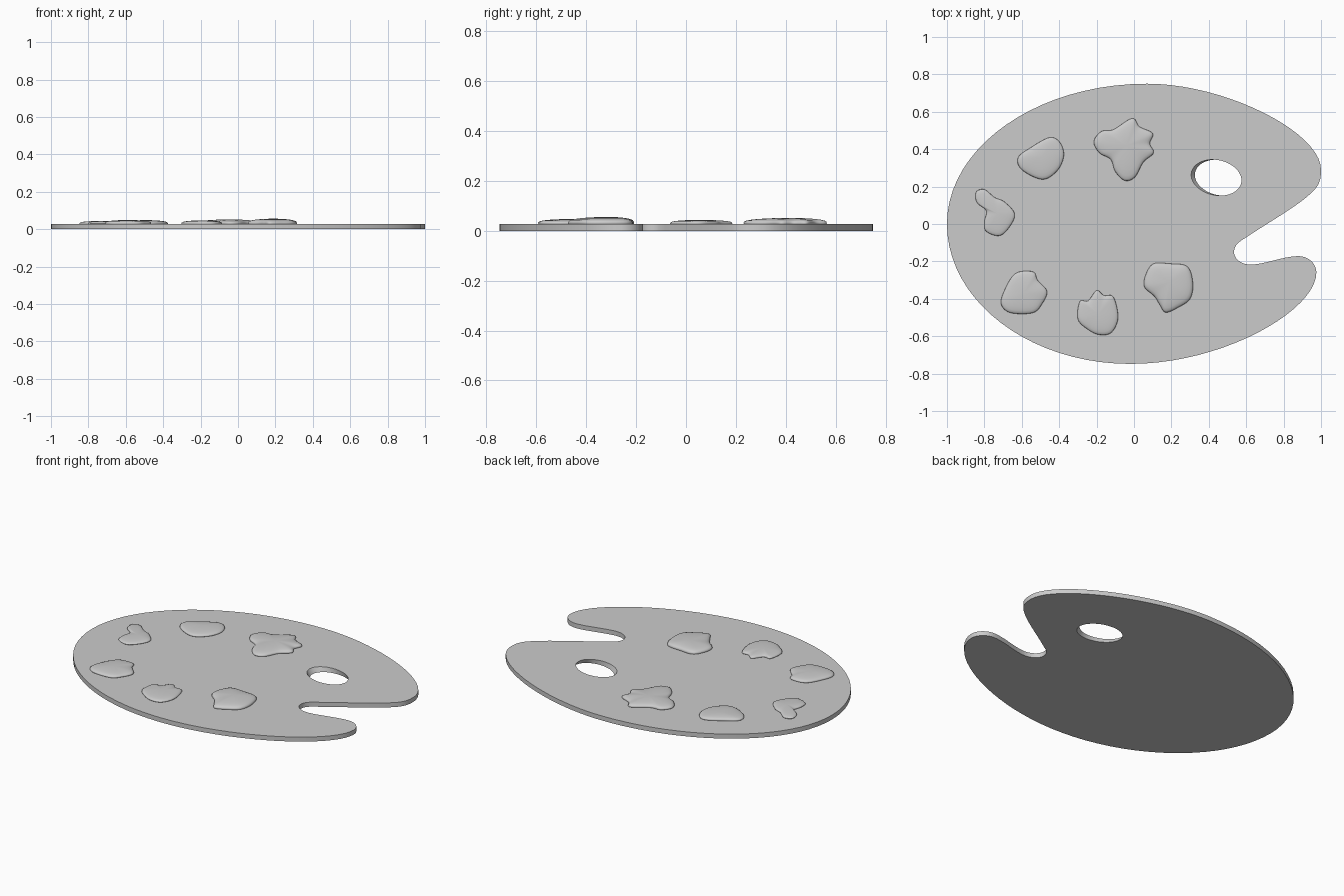
import bpy, bmesh, math
from mathutils import Vector

if "Cube" in bpy.data.objects:
    bpy.data.objects.remove(bpy.data.objects["Cube"])

T = 0.028  # board thickness


def add_spline(curve, pts):
    """Closed bezier; each point is x, y, direction, handle back, handle forward."""
    s = curve.splines.new('BEZIER')
    s.bezier_points.add(len(pts) - 1)
    s.use_cyclic_u = True
    s.resolution_u = 20
    for p, (x, y, ang, back, fwd) in zip(s.bezier_points, pts):
        d = Vector((math.cos(math.radians(ang)), math.sin(math.radians(ang)), 0))
        p.handle_left_type = p.handle_right_type = 'FREE'
        p.co = Vector((x, y, 0))
        p.handle_left = p.co - d * back
        p.handle_right = p.co + d * fwd


# Board with thumb hole and finger notch
cu = bpy.data.curves.new("palette_board", 'CURVE')
cu.dimensions = '2D'
cu.fill_mode = 'BOTH'
cu.extrude = T / 2
add_spline(cu, [
    (-1, 0, 90, .41, .41),
    (.07, .75, 0, .59, .42),
    (1, .29, -90, .20, .07),
    (.93, .15, -139, .07, .10),
    (.61, -.065, -146, .12, .04),
    (.535, -.15, -90, .045, .04),
    (.63, -.217, 3, .05, .08),
    (.88, -.172, 0, .08, .05),
    (.975, -.26, -90, .05, .20),
    (-.02, -.748, 180, .50, .54),
])
hx, hy, ra, rb, tilt = .44, .248, .136, .094, -12
hole = []
for k in range(4):
    a, t = math.radians(90 * k), math.radians(tilt)
    u, v = ra * math.cos(a), rb * math.sin(a)
    h = .5523 * (rb if k % 2 == 0 else ra)
    hole.append((hx + u * math.cos(t) - v * math.sin(t),
                 hy + u * math.sin(t) + v * math.cos(t), 90 * k + 90 + tilt, h, h))
add_spline(cu, hole)
board = bpy.data.objects.new("palette_board", cu)
bpy.context.collection.objects.link(board)
bpy.context.view_layer.objects.active = board
board.select_set(True)
bpy.ops.object.convert(target='MESH')
board = bpy.context.object
bm = bmesh.new()
bm.from_mesh(board.data)
bmesh.ops.remove_doubles(bm, verts=bm.verts, dist=1e-5)
for v in bm.verts:
    # the thumb hole leans slightly through the board
    if v.co.z < 0 and math.hypot(v.co.x - hx, v.co.y - hy) < .15:
        v.co.x += .02
    v.co.z += T / 2
bmesh.ops.recalc_face_normals(bm, faces=bm.faces)
bm.to_mesh(board.data)
bm.free()
bpy.ops.object.shade_smooth_by_angle(angle=math.radians(35))


def smooth_loop(pts, n=6):
    """Closed Catmull-Rom loop through the points."""
    P = [Vector(p) for p in pts]
    out = []
    for i in range(len(P)):
        a, b, c, d = (P[(i + k) % len(P)] for k in (-1, 0, 1, 2))
        for j in range(n):
            t = j / n
            out.append(.5 * (2 * b + (c - a) * t + (2 * a - 5 * b + 4 * c - d) * t * t
                             + (3 * b - a - 3 * c + d) * t ** 3))
    return out


def paint(name, height, centre, pts):
    """Dollop of paint: outline rings shrinking up to a domed top."""
    loop = smooth_loop(pts)
    c = Vector(centre)
    bm = bmesh.new()
    rings = []
    for s, z in ((.98, -.1), (1, .12), (.985, .35), (.94, .53), (.85, .68),
                 (.7, .81), (.5, .91), (.25, .98)):
        rings.append([bm.verts.new((*(c + (p - c) * s), T + z * height)) for p in loop])
    n = len(loop)
    for lo, hi in zip(rings, rings[1:]):
        for i in range(n):
            j = (i + 1) % n
            bm.faces.new((lo[i], lo[j], hi[j], hi[i]))
    top = bm.verts.new((*c, T + height))
    for i in range(n):
        bm.faces.new((rings[-1][i], rings[-1][(i + 1) % n], top))
    bm.faces.new(rings[0])
    bmesh.ops.recalc_face_normals(bm, faces=bm.faces)
    for f in bm.faces:
        f.smooth = True
    me = bpy.data.meshes.new(name)
    bm.to_mesh(me)
    bm.free()
    bpy.context.collection.objects.link(bpy.data.objects.new(name, me))


# Six paint dollops around the board
paint("paint_upper_left", .020, (-.49, .36), [
    (-.62, .355), (-.55, .41), (-.45, .463), (-.395, .435), (-.375, .365),
    (-.41, .285), (-.49, .238), (-.6, .29)])
paint("paint_top_large", .024, (-.04, .42), [
    (-.215, .44), (-.175, .495), (-.11, .505), (-.01, .565), (.03, .52), (.1, .485),
    (.085, .43), (.105, .38), (.05, .33), (.005, .25), (-.05, .232), (-.1, .28),
    (-.125, .345), (-.185, .38)])
paint("paint_left", .016, (-.73, .055), [
    (-.845, .17), (-.8, .185), (-.745, .142), (-.695, .12), (-.64, .06), (-.655, 0),
    (-.715, -.062), (-.79, -.04), (-.8, .013), (-.79, .07), (-.84, .115)])
paint("paint_lower_left", .021, (-.59, -.37), [
    (-.635, -.265), (-.54, -.255), (-.515, -.3), (-.465, -.36), (-.49, -.425),
    (-.54, -.475), (-.66, -.475), (-.71, -.43), (-.695, -.36)])
paint("paint_bottom", .019, (-.19, -.48), [
    (-.2, -.355), (-.16, -.382), (-.11, -.39), (-.085, -.5), (-.12, -.58),
    (-.185, -.592), (-.245, -.565), (-.3, -.51), (-.29, -.415), (-.245, -.41)])
paint("paint_lower_right", .028, (.19, -.31), [
    (.105, -.212), (.19, -.212), (.285, -.227), (.315, -.315), (.3, -.4),
    (.235, -.447), (.17, -.473), (.14, -.436), (.11, -.388), (.055, -.335), (.065, -.265)])
